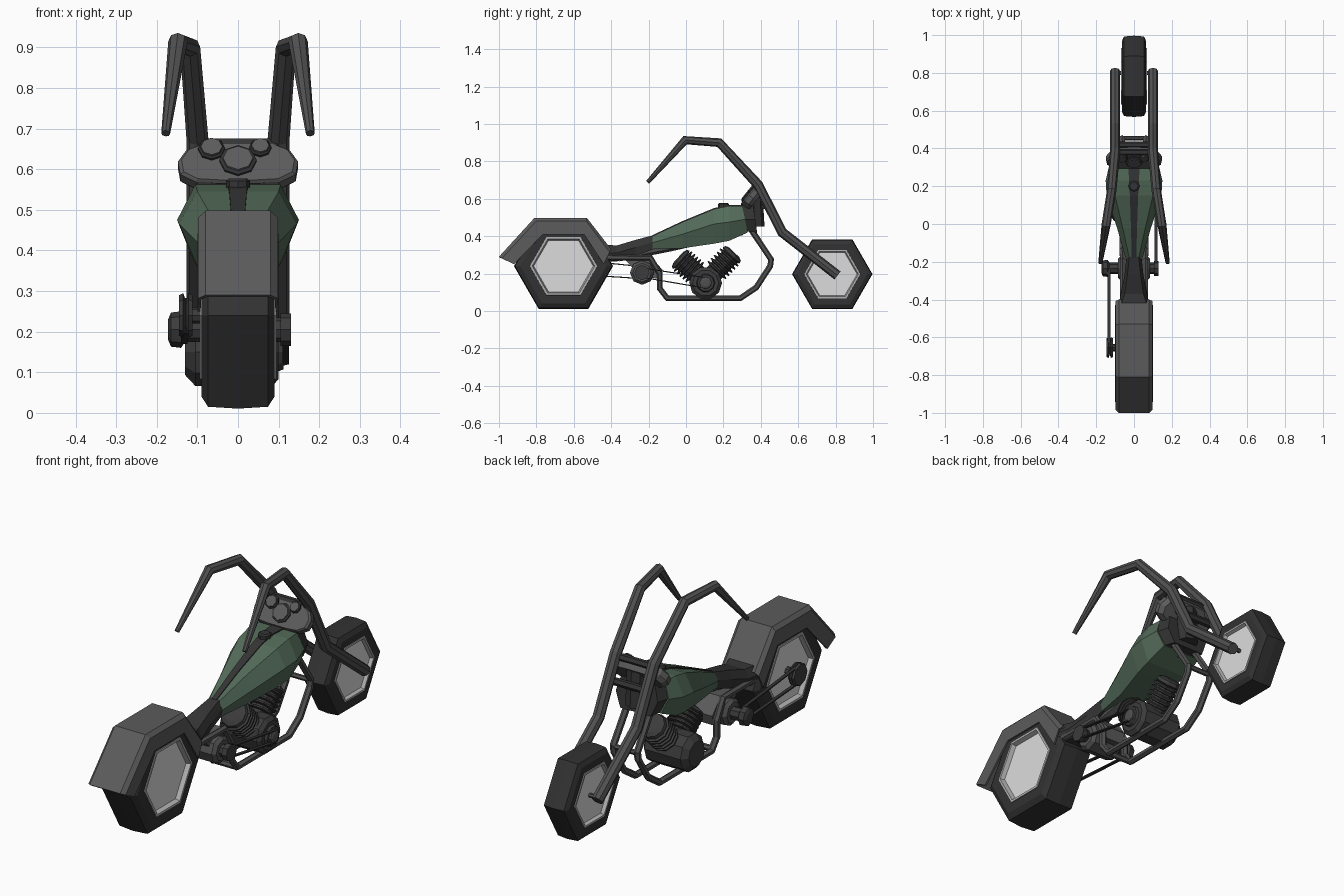
import bpy, bmesh, math
from mathutils import Vector

if "Cube" in bpy.data.objects:
    bpy.data.objects.remove(bpy.data.objects["Cube"])


def material(name, r, g, b):
    m = bpy.data.materials.new(name)
    m.diffuse_color = (r, g, b, 1)
    m.use_nodes = True
    m.node_tree.nodes["Principled BSDF"].inputs["Base Color"].default_value = m.diffuse_color
    return m


GREEN = material("tank green", 0.085, 0.145, 0.098)
GREY = material("painted grey", 0.105, 0.105, 0.105)
TUBE = material("tube grey", 0.08, 0.08, 0.08)
DARK = material("seat black", 0.035, 0.035, 0.035)
RUBBER = material("rubber black", 0.032, 0.032, 0.032)
ENGINE = material("engine black", 0.045, 0.045, 0.045)
RIM = material("rim silver", 0.72, 0.72, 0.72)
STEEL = material("rim edge steel", 0.45, 0.45, 0.45)


def loft(name, rings, mat, closed=True, caps=True, loop=False):
    """Skin a list of equal-sized rings of points."""
    bm = bmesh.new()
    vs = [[bm.verts.new(p) for p in r] for r in rings]
    n = len(vs[0])
    pairs = list(zip(vs, vs[1:])) + ([(vs[-1], vs[0])] if loop else [])
    for a, b in pairs:
        for i in range(n if closed else n - 1):
            j = (i + 1) % n
            bm.faces.new((a[i], a[j], b[j], b[i]))
    if caps and closed and not loop:
        bm.faces.new(vs[0])
        bm.faces.new(vs[-1])
    bmesh.ops.recalc_face_normals(bm, faces=bm.faces)
    me = bpy.data.meshes.new(name)
    bm.to_mesh(me)
    bm.free()
    me.materials.append(mat)
    ob = bpy.data.objects.new(name, me)
    bpy.context.collection.objects.link(ob)
    return ob


def circle(c, axis, r, n, phase=0.0):
    axis = Vector(axis).normalized()
    u = Vector((0, 1, 0)) if abs(axis.x) > 0.9 else axis.cross(Vector((1, 0, 0))).normalized()
    v = axis.cross(u)
    out = []
    for k in range(n):
        a = 2 * math.pi * k / n + phase
        out.append(Vector(c) + r * (math.cos(a) * u + math.sin(a) * v))
    return out


def lathe(name, origin, axis, profile, n, mat, loop=False, phase=0.0):
    """Profile is a list of (distance along axis, radius)."""
    ax = Vector(axis).normalized()
    rings = [circle(Vector(origin) + ax * t, ax, r, n, phase) for t, r in profile]
    return loft(name, rings, mat, loop=loop)


def tube(name, pts, radii, n, mat, phase=0.0):
    pts = [Vector(p) for p in pts]
    if not isinstance(radii, (list, tuple)):
        radii = [radii] * len(pts)
    rings = []
    for i, p in enumerate(pts):
        a = (p - pts[i - 1]).normalized() if i else Vector()
        b = (pts[i + 1] - p).normalized() if i < len(pts) - 1 else Vector()
        rings.append(circle(p, a + b, radii[i], n, phase))
    return loft(name, rings, mat)


def wheel(name, y, z, R, rim, w):
    o = (0, y, z)
    X = (1, 0, 0)
    # six-sided tyre with chamfered shoulders
    prof = [(-w, rim), (-w, R * .87), (-w * .82, R * .98), (0, R),
            (w * .82, R * .98), (w, R * .87), (w, rim)]
    lathe(name + "_tire", o, X, prof, 6, RUBBER, loop=True)
    for s, side in ((1, "right"), (-1, "left")):
        lathe(f"{name}_rim_edge_{side}", o, X,
              [(s * w * .8, rim * 1.01), (s * (w + .004), rim), (s * (w + .004), rim * .93),
               (s * w * .8, rim * .88)], 6, STEEL)
        lathe(f"{name}_dish_{side}", o, X,
              [(s * w * .82, rim * .9), (s * w * .45, rim * .72), (s * w * .6, .004)], 6, RIM)


wheel("rear_wheel", -0.655, 0.24, 0.265, 0.18, 0.09)
wheel("front_wheel", 0.782, 0.197, 0.215, 0.15, 0.064)
tube("front_axle", [(-.1, .80, .2), (.1, .80, .2)], .01, 6, TUBE)

# rear fender shell
rings = []
for (oy, oz), (iy, iz) in (((-1.0, .29), (-.92, .25)), ((-.81, .498), (-.765, .41)),
                           ((-.53, .498), (-.545, .41)), ((-.40, .33), (-.44, .25))):
    my, mz = oy * .8 + iy * .2, oz * .8 + iz * .2
    rings.append([(-.1, iy, iz), (-.098, my, mz), (-.08, oy, oz),
                  (.08, oy, oz), (.098, my, mz), (.1, iy, iz)])
fender = loft("rear_fender", rings, GREY, closed=False)
sol = fender.modifiers.new("thickness", "SOLIDIFY")
sol.thickness = 0.008


def section(y, w, zm, wt, zt, wb, zb, lean=0.0):
    """Six-sided body section; lean tips the section top towards the rear."""
    return [(-wb, y + lean, zb), (-w, y, zm), (-wt, y - lean, zt),
            (wt, y - lean, zt), (w, y, zm), (wb, y + lean, zb)]


# seat, tank and the dark nose ahead of the tank
loft("seat", [section(-.445, .085, .31, .075, .355, .07, .265),
              section(-.37, .07, .31, .05, .35, .055, .265),
              section(-.27, .05, .34, .035, .38, .04, .295),
              section(-.175, .04, .37, .025, .405, .035, .33)], DARK)
loft("tank", [section(-.18, .045, .365, .025, .40, .035, .33),
              section(-.02, .09, .41, .06, .475, .06, .335),
              section(.15, .145, .465, .10, .545, .10, .36),
              section(.23, .15, .475, .105, .562, .11, .375),
              section(.315, .13, .49, .10, .562, .10, .42, .015)], GREEN)
loft("tank_nose", [section(.31, .125, .49, .10, .568, .095, .425, .012),
                   section(.37, .11, .49, .09, .56, .08, .42, .01)], DARK)
# dark strip down the tank and filler cap
loft("tank_strip", [[(-w, y, z), (w, y, z), (w, y, z + .007), (-w, y, z + .007)]
                    for y, w, z in ((-.18, .012, .398), (-.02, .016, .473),
                                    (.15, .022, .543), (.225, .026, .56), (.30, .03, .561))], DARK)
lathe("filler_cap", (0, .2, .555), (0, 0, 1), [(0, .03), (.016, .03), (.022, .022)], 8, DARK)

# instrument panel, tilted back, with three gauges
N = Vector((0, -.78, .62)).normalized()
U = Vector((0, .62, .78)).normalized()
C = Vector((0, .345, .607))
half = [(.05, -.062), (.105, -.058), (.142, -.035), (.148, .005), (.128, .04), (.09, .058), (.04, .062)]
outline = half + [(-x, v) for x, v in reversed(half)]
loft("instrument_panel", [[C + Vector((x * s, 0, 0)) + U * v * s + N * d for x, v in outline]
                          for d, s in ((-.035, .88), (-.015, 1), (.012, 1), (.02, .94))], GREY)
for i, (x, v, r) in enumerate(((0, 0, .046), (-.065, .036, .033), (.055, .04, .027))):
    o = C + Vector((x, 0, 0)) + U * v
    lathe(f"gauge_bezel_{i}", o, N, [(.01, r), (.026, r), (.03, r * .85)], 8, DARK)
    lathe(f"gauge_face_{i}", o, N, [(.028, r * .84), (.034, r * .8)], 8, GREY)
tube("steering_neck", [(0, .36, .62), (0, .37, .45)], .05, 8, DARK)
for k, z in (("upper", .66), ("lower", .56)):
    y = .38 if k == "upper" else .42
    tube(f"{k}_fork_clamp", [(-.1, y, z), (.1, y, z)], .018, 6, DARK)

for s, side in ((1, "right"), (-1, "left")):
    # one swept tube runs from the axle up through the handlebar
    tube(f"fork_{side}", [(s * .1, .81, .19), (s * .1, .515, .42), (s * .1, .385, .675),
                          (s * .118, .178, .9), (s * .148, -.005, .913), (s * .178, -.205, .688)],
         [.027, .027, .027, .025, .024, .011], 8, TUBE)
    # frame cradle
    tube(f"frame_{side}", [(s * .06, .345, .44), (s * .063, .455, .275), (s * .063, .45, .24),
                           (s * .063, .375, .125), (s * .063, .29, .068), (s * .063, -.1, .068),
                           (s * .063, -.14, .12), (s * .063, -.14, .2), (s * .06, -.19, .285),
                           (s * .06, -.42, .285)], .016, 6, TUBE)
tube("frame_cross_front", [(-.063, .455, .27), (.063, .455, .27)], .012, 6, TUBE)
tube("frame_cross_rear", [(-.063, -.11, .075), (.063, -.11, .075)], .014, 6, TUBE)
tube("frame_backbone", [(0, -.36, .29), (0, -.1, .34), (0, .3, .43)], .025, 6, TUBE)

# engine: crankcase and two finned cylinders in a V
lathe("crankcase", (0, .105, .15), (1, 0, 0),
      [(-.13, .045), (-.13, .06), (-.105, .088), (.085, .088), (.1, .07), (.1, .05), (.112, .045)],
      10, ENGINE)
lathe("crank_cover", (0, .105, .15), (1, 0, 0), [(.10, .035), (.12, .032), (.125, .02)], 8, TUBE)
for name, tip, r in (("rear", (0, -.035, .282), .066), ("front", (0, .252, .308), .062)):
    base = Vector((0, .105, .155))
    d = Vector(tip) - base
    L = d.length
    prof = [(.03, r * .8)]
    for k in range(5):
        t = L * (.38 + .11 * k)
        prof += [(t, r * .8), (t + .004, r * 1.08), (t + .011, r * 1.08), (t + .015, r * .8)]
    prof += [(L * .93, r), (L, r * .92), (L + .008, r * .6)]
    lathe(f"{name}_cylinder", base, d, prof, 10, ENGINE)

# gearbox behind the engine
lathe("gearbox", (0, -.235, .205), (1, 0, 0),
      [(-.085, .05), (-.07, .065), (.07, .065), (.085, .05)], 8, TUBE)
loft("gearbox_top", [[(x, -.33, .28), (x, -.19, .29), (x, -.125, .22), (x, -.14, .17), (x, -.25, .19)]
                     for x in (-.05, .05)], GREY)
lathe("drive_pulley", (0, -.235, .205), (1, 0, 0),
      [(-.172, .025), (-.165, .042), (-.14, .045), (-.13, .03), (.105, .03), (.105, .04), (.13, .04),
       (.13, .015)], 8, ENGINE)
# rear sprocket and axle
lathe("rear_sprocket", (0, -.655, .24), (1, 0, 0),
      [(-.145, .02), (-.145, .05), (-.135, .055), (-.128, .035), (-.122, .055), (-.112, .05),
       (-.112, .02), (-.03, .02)], 8, ENGINE)


# chains: thin upper and lower runs
def chain(name, x, a, ra, b, rb):
    for s, run in ((1, "upper"), (-1, "lower")):
        p, q = (a[0], a[1] + s * ra), (b[0], b[1] + s * rb)
        loft(f"{name}_{run}", [[(x - .008, y, z - .003), (x + .008, y, z - .003),
                                (x + .008, y, z + .003), (x - .008, y, z + .003)] for y, z in (p, q)],
             RUBBER)


chain("rear_chain", -.132, (-.655, .24), .04, (-.235, .205), .032)
chain("primary_chain", .117, (-.235, .205), .025, (.105, .15), .028)
